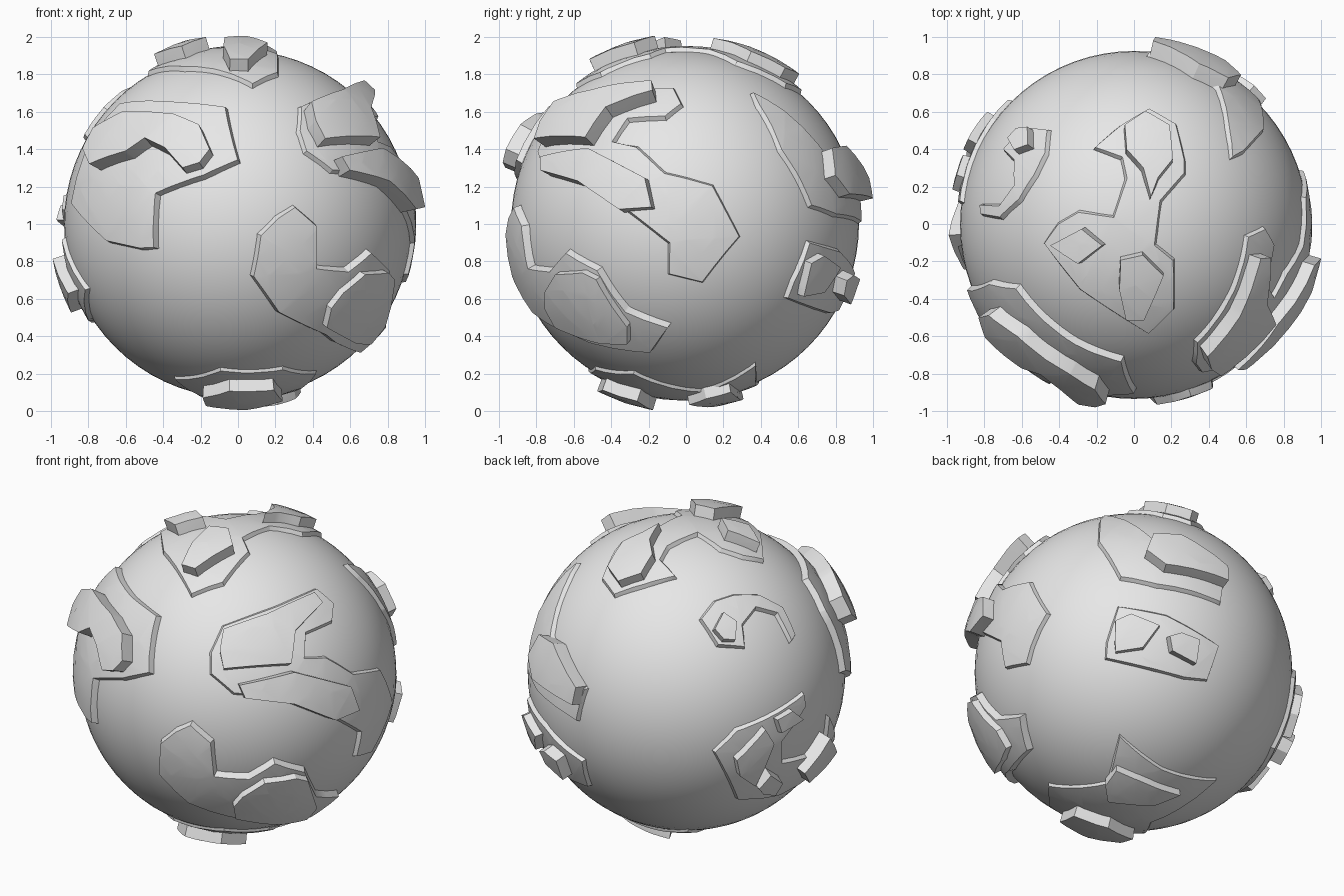
import bpy
import bmesh
from math import sin, cos, radians, sqrt
from mathutils import Vector

cube = bpy.data.objects.get("Cube")
if cube:
    bpy.data.objects.remove(cube, do_unlink=True)

CENTRE = Vector((0, -0.005, 1))
GLOBE = 0.93      # globe radius
LAND = 0.953      # low land radius
HILL = 1.02       # raised plateau radius

stone = bpy.data.materials.new("pale_grey")
stone.use_nodes = True
stone.diffuse_color = (0.8, 0.8, 0.8, 1)
stone.node_tree.nodes["Principled BSDF"].inputs["Base Color"].default_value = (0.8, 0.8, 0.8, 1)


def finish(obj, angle):
    """Give an object its material and smooth shading with sharp edges."""
    obj.data.materials.append(stone)
    bpy.ops.object.select_all(action='DESELECT')
    obj.select_set(True)
    bpy.context.view_layer.objects.active = obj
    bpy.ops.object.shade_smooth_by_angle(angle=radians(angle))


def side(azimuth, elevation, origin_u=0, origin_v=0):
    """Return a function that lays flat points onto the globe from one side."""
    a, e = radians(azimuth), radians(elevation)
    toward = Vector((sin(a) * cos(e), -cos(a) * cos(e), sin(e)))
    right = Vector((cos(a), sin(a), 0))
    up = toward.cross(right)

    def lay(radius, *points):
        result = []
        for u, v in points:
            u, v = u - origin_u, v - origin_v
            depth = sqrt(max(radius ** 2 - u * u - v * v, 0))
            result.append((right * u + up * v + toward * depth).normalized())
        return result
    return lay


front = side(0, 0, 0, 1)
flank = side(90, 0, 0, 1)
top = side(0, 90)
below = side(0, -90)
front_corner = side(32, 25, 0.02, 0.01)
back_corner = side(215, 25, -0.025, 0.02)
under_corner = side(145, -25, 0.05, 0.06)


def plate(name, outline, height, slope, foot):
    """Raise a curved plate with sloping walls over an outline on the globe."""
    axis = sum(outline, Vector()).normalized()
    across = axis.orthogonal().normalized()
    along = axis.cross(across)
    bm = bmesh.new()
    ring = []
    # unroll the outline flat, keeping the radius as the third coordinate
    for d in outline:
        flat = Vector((d.dot(across), d.dot(along), 0))
        ring.append(bm.verts.new(flat.normalized() * d.angle(axis) + Vector((0, 0, foot))))
    face = bm.faces.new(ring)
    face.normal_update()
    if face.normal.z < 0:
        face.normal_flip()
    bmesh.ops.inset_region(bm, faces=[face], thickness=slope, use_boundary=True)
    for v in face.verts:
        v.co.z = height
    bmesh.ops.triangulate(bm, faces=bm.faces[:])
    # slice into a grid so that the plate can follow the curve
    for i in range(-10, 11):
        for normal in (Vector((1, 0, 0)), Vector((0, 1, 0))):
            bmesh.ops.bisect_plane(bm, geom=bm.verts[:] + bm.edges[:] + bm.faces[:],
                                   dist=0.0001, plane_co=normal * (i * 0.12 + 0.01), plane_no=normal)
    for v in bm.verts:
        flat = across * v.co.x + along * v.co.y
        angle = flat.length
        v.co = CENTRE + (axis * cos(angle) + flat.normalized() * sin(angle)) * v.co.z
    mesh = bpy.data.meshes.new(name)
    bm.to_mesh(mesh)
    bm.free()
    obj = bpy.data.objects.new(name, mesh)
    bpy.context.collection.objects.link(obj)
    finish(obj, 28)


def land(name, outline, height=LAND):
    plate(name + "_land", outline, height, 0.025, GLOBE - 0.015)


def hill(name, lay, points, height=HILL):
    plate(name + "_hill", lay(height, *points), height, 0.012, GLOBE)


# Globe
bpy.ops.mesh.primitive_uv_sphere_add(segments=72, ring_count=36, radius=GLOBE, location=CENTRE)
globe = bpy.context.object
globe.name = "globe"
finish(globe, 60)

# Front land on the -x side, with a hooked hill
land("front_hook", front(
    LAND, (-.86, 1.25), (-.77, 1.48), (-.62, 1.65), (-.3, 1.66), (-.05, 1.63), (.02, 1.33),
    (-.17, 1.24), (-.42, 1.15), (-.43, .86), (-.52, .85), (-.7, .89), (-.89, 1.1)), 0.965)
hill("front_hook", front, [
    (-.84, 1.4), (-.78, 1.52), (-.62, 1.61), (-.34, 1.6), (-.2, 1.54), (-.14, 1.4),
    (-.2, 1.32), (-.3, 1.29), (-.4, 1.4), (-.5, 1.45), (-.6, 1.38), (-.8, 1.31)], 1.05)

# Lower front land running round to the +x side
land("front_low", front(
    LAND, (.2, .52), (.06, .72), (.1, .95), (.2, 1.05), (.3, 1.11), (.43, 1), (.43, .78), (.58, .77))
    + flank(LAND, (-.63, .87), (-.45, .77), (-.3, .55), (-.07, .46), (-.17, .31), (-.5, .36))
    + front(LAND, (.45, .4)), 0.97)
hill("front_low", flank, [
    (-.76, .64), (-.7, .74), (-.55, .75), (-.47, .71), (-.3, .45),
    (-.3, .35), (-.45, .35), (-.7, .44), (-.76, .55)], 1.01)

# Large land on the +x side with two long hills
land("flank", front(LAND, (.5, 1.27), (.35, 1.38), (.31, 1.5), (.32, 1.64), (.52, 1.72))
     + flank(LAND, (-.05, 1.74), (0, 1.64), (-.1, 1.56), (-.3, 1.55), (-.37, 1.45), (-.25, 1.43),
             (-.1, 1.29), (.16, 1.22), (.31, .93), (.1, .67), (-.1, .72), (-.1, .89),
             (-.4, 1.12), (-.6, 1.24)))
hill("flank_upper", front_corner, [
    (-.05, .14), (-.03, .27), (.23, .37), (.5, .5), (.56, .43), (.41, .26), (.39, .06), (-.02, .02)], 1.04)
hill("flank_lower", front_corner, [
    (.07, -.06), (.4, .03), (.73, -.05), (.78, -.2), (.64, -.27), (.4, -.18), (.11, -.15)])

# Land over the top with three hills
land("top", top(
    LAND, (-.12, .06), (-.3, .09), (-.42, .02), (-.5, -.1), (-.3, -.36), (.08, -.6), (.23, -.46),
    (.23, -.18), (.13, -.1), (.16, .12), (.29, .27), (.29, .35), (.24, .55), (.08, .64),
    (-.08, .55), (-.23, .41), (-.08, .35), (-.06, .25)))
hill("top_side", top, [(-.46, -.11), (-.28, -.01), (-.16, -.11), (-.3, -.22)])
hill("top_front", top, [(-.08, -.18), (.05, -.15), (.17, -.27), (.06, -.52), (-.05, -.52), (-.09, -.35)])
hill("top_back", top, [
    (.06, .62), (.2, .54), (.22, .35), (.14, .25), (.09, .14), (.04, .3), (-.05, .4), (-.06, .54)], 1.01)

# Upper back land
land("back_high", top(LAND, (.44, .74), (.49, .53), (.52, .35), (.6, .38), (.71, .5))
     + under_corner(LAND, (-.12, .53), (.1, .49), (.5, .41), (.53, .6)))
hill("back_high", under_corner, [
    (.03, .71), (.08, .83), (.26, .83), (.54, .65), (.54, .55), (.15, .62)])

# Middle back land with two small hills
land("back_middle", under_corner(
    LAND, (-.13, .38), (.17, .34), (.5, .17), (.43, -.06), (.28, -.06), (-.2, .04), (-.2, .15)))
hill("back_middle_wide", under_corner, [
    (-.15, .14), (-.15, .28), (-.05, .33), (.13, .26), (.03, .11), (-.14, .08)], 1.0)
hill("back_middle_small", under_corner, [(.17, .2), (.25, .23), (.37, .19), (.35, .03), (.19, .1)])

# Land underneath
land("bottom", below(
    LAND, (.44, -.39), (.3, -.1), (.44, .28), (.25, .5), (-.1, .54), (-.36, .3),
    (-.2, .05), (-.31, -.42), (.1, -.4)), 0.945)
hill("bottom_back", under_corner, [
    (-.15, -.67), (-.09, -.58), (.06, -.63), (.32, -.7), (.17, -.77), (-.12, -.76)], 0.99)
hill("bottom_front", below, [
    (-.18, .2), (.05, .16), (.25, .25), (.2, .45), (-.05, .48), (-.2, .35)], 1.01)

# Lower back land on the -x side with four hills
land("back_low", back_corner(
    LAND, (.12, -.45), (.26, -.31), (.67, -.09), (.69, -.18), (.55, -.39), (.55, -.5),
    (.78, -.42), (.81, -.23), (.87, -.38), (.67, -.62), (.5, -.72), (.26, -.74)))
hill("back_low_long", back_corner, [(.26, -.5), (.44, -.31), (.5, -.4), (.38, -.66), (.28, -.6)], 1.0)
hill("back_low_upper", back_corner, [(.5, -.26), (.6, -.2), (.67, -.26), (.53, -.35)], 0.99)
hill("back_low_knob", back_corner, [(.39, -.67), (.47, -.58), (.55, -.63), (.5, -.71), (.42, -.71)])
hill("back_low_edge", back_corner, [(.66, -.58), (.82, -.36), (.86, -.45), (.69, -.64)], 1.01)

# Upper back hooked land with a knob
land("back_hook", back_corner(
    LAND, (.04, .33), (.13, .45), (.25, .49), (.4, .49), (.55, .41), (.63, .23), (.59, .18),
    (.5, .35), (.39, .38), (.32, .29), (.33, .15), (.15, .16)))
hill("back_hook", back_corner, [(.13, .27), (.19, .38), (.28, .32), (.27, .2), (.19, .2)], 1.0)
